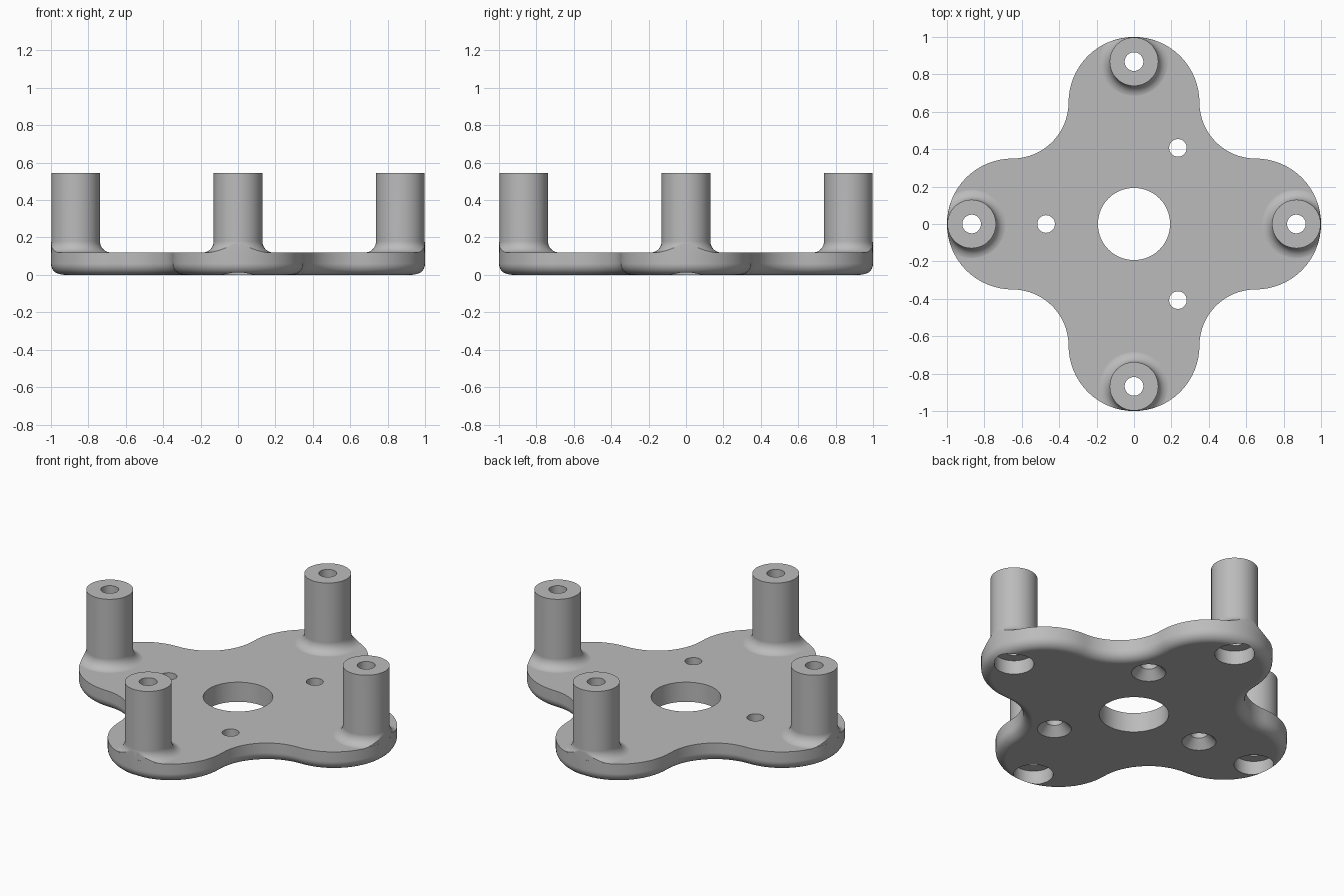
import bpy, bmesh
from math import pi, sin, cos, radians

cube = bpy.data.objects.get("Cube")
if cube:
    bpy.data.objects.remove(cube)

PLATE_TOP, POST_TOP, ROUND = 0.12, 0.545, 0.06
LOBE_R, VALLEY_R, LOBE_C = 0.35, 0.30, 0.65
POST_C, POST_R, FILLET = 0.868, 0.13, 0.06

grey = bpy.data.materials.new("plain_grey")
grey.use_nodes = True
colour = (0.5, 0.5, 0.5, 1)
grey.diffuse_color = colour
grey.node_tree.nodes["Principled BSDF"].inputs["Base Color"].default_value = colour


def loft(name, rings):
    """Closed solid through rings of equal point counts, capped at both ends."""
    bm = bmesh.new()
    loops = [[bm.verts.new(p) for p in ring] for ring in rings]
    for low, high in zip(loops, loops[1:]):
        for i in range(len(low)):
            j = (i + 1) % len(low)
            bm.faces.new((low[i], low[j], high[j], high[i]))
    bm.faces.new(loops[0][::-1])
    bm.faces.new(loops[-1])
    bmesh.ops.recalc_face_normals(bm, faces=bm.faces)
    mesh = bpy.data.meshes.new(name)
    bm.to_mesh(mesh)
    bm.free()
    mesh.materials.append(grey)
    obj = bpy.data.objects.new(name, mesh)
    bpy.context.collection.objects.link(obj)
    return obj


def outline(z, inset=0.0):
    """Four round lobes joined by hollow arcs, moved inward by inset."""
    pts = []
    for k in range(4):
        c, s = cos(k * pi / 2), sin(k * pi / 2)
        local = []
        for i in range(32):
            a = -pi / 2 + pi * i / 32
            r = LOBE_R - inset
            local.append((LOBE_C + r * cos(a), r * sin(a)))
        for i in range(16):
            a = -pi / 2 - pi / 2 * i / 16
            r = VALLEY_R + inset
            local.append((LOBE_C + r * cos(a), LOBE_C + r * sin(a)))
        pts += [(c * x - s * y, s * x + c * y, z) for x, y in local]
    return pts


def lathe(name, profile, x, y, sides=48):
    """Round solid from (radius, height) pairs."""
    return loft(name, [[(x + r * cos(2 * pi * i / sides),
                         y + r * sin(2 * pi * i / sides), z)
                        for i in range(sides)] for r, z in profile])


def combine(target, tool, operation):
    """Apply a boolean and discard its tool."""
    mod = target.modifiers.new("combine", "BOOLEAN")
    mod.operation, mod.object, mod.solver = operation, tool, "EXACT"
    bpy.context.view_layer.objects.active = target
    bpy.ops.object.modifier_apply(modifier=mod.name)
    bpy.data.objects.remove(tool)


# Base plate with a rounded lower rim
rim = [pi / 2 * i / 8 for i in range(9)]
plate = loft("mounting_plate",
             [outline(ROUND * (1 - cos(a)), ROUND * (1 - sin(a))) for a in rim]
             + [outline(PLATE_TOP)])

# Standoff posts with flared feet, trimmed to the plate edge
flare = [(POST_R + FILLET * (1 - sin(a)), PLATE_TOP - 0.0005 + FILLET * (1 - cos(a)))
         for a in rim]
foot = [(POST_R + FILLET, 0.09)] + flare + [(POST_R, POST_TOP)]
spots = [(POST_C * cos(k * pi / 2), POST_C * sin(k * pi / 2)) for k in range(4)]
for x, y in spots:
    post = lathe("post", foot, x, y)
    trim = loft("trim", [outline(0.03, 0.0005), outline(0.7, 0.0005)])
    combine(post, trim, "INTERSECT")
    combine(plate, post, "UNION")

# Post bores with wide recesses underneath
for x, y in spots:
    bore = [(0.11, -0.1), (0.11, 0.085), (0.05, 0.085), (0.05, 0.7)]
    combine(plate, lathe("bore", bore, x, y), "DIFFERENCE")

# Countersunk screw holes
for k in range(3):
    a = radians(60 + 120 * k)
    sink = [(0.095, -0.1), (0.095, 0), (0.047, 0.05), (0.047, 0.3)]
    combine(plate, lathe("screw_hole", sink, 0.47 * cos(a), 0.47 * sin(a)), "DIFFERENCE")

# Central opening
combine(plate, lathe("opening", [(0.193, -0.1), (0.193, 0.3)], 0, 0, 64), "DIFFERENCE")

# Smooth curved walls, crisp rims, flat faces
bpy.ops.object.select_all(action="DESELECT")
plate.select_set(True)
bpy.context.view_layer.objects.active = plate
bpy.ops.object.shade_smooth_by_angle(angle=radians(30))
weighted = plate.modifiers.new("flat_face_normals", "WEIGHTED_NORMAL")
weighted.keep_sharp = True
